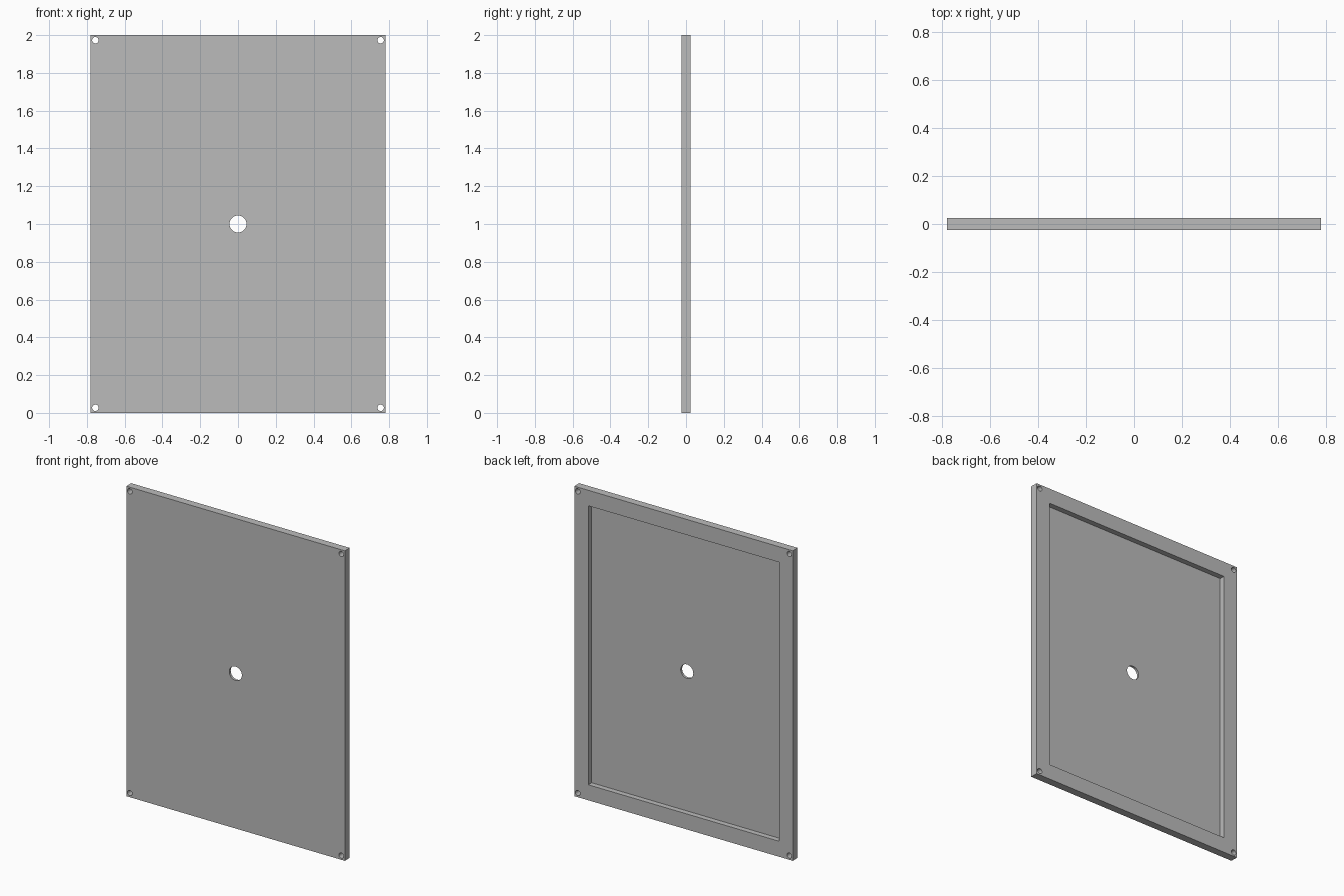
import bpy
import math

cube = bpy.data.objects.get("Cube")
if cube:
    bpy.data.objects.remove(cube, do_unlink=True)

WIDTH, HEIGHT, DEPTH = 1.56, 2.0, 0.05
BORDER, FLOOR = 0.1, 0.015
MID = HEIGHT / 2

grey = bpy.data.materials.new("plain grey")
grey.use_nodes = True
colour = (0.5, 0.5, 0.5, 1)
grey.diffuse_color = colour
grey.node_tree.nodes["Principled BSDF"].inputs["Base Color"].default_value = colour


def box(name, size, location):
    bpy.ops.mesh.primitive_cube_add(size=1, location=location)
    ob = bpy.context.object
    ob.name = name
    ob.scale = size
    bpy.ops.object.transform_apply(location=False, rotation=False, scale=True)
    ob.data.materials.append(grey)
    return ob


def pin(name, radius, x, z):
    bpy.ops.mesh.primitive_cylinder_add(
        vertices=32, radius=radius, depth=DEPTH * 4,
        location=(x, 0, z), rotation=(math.pi / 2, 0, 0))
    ob = bpy.context.object
    ob.name = name
    ob.data.materials.append(grey)
    return ob


# Flat panel
panel = box("cover_panel", (WIDTH, DEPTH, HEIGHT), (0, 0, MID))

# Shallow rear recess that leaves a raised rim
cutters = [box("recess_cutter", (WIDTH - 2 * BORDER, DEPTH, HEIGHT - 2 * BORDER),
               (0, FLOOR, MID))]

# Central hole and four corner screw holes
cutters.append(pin("centre_hole_cutter", 0.045, 0, MID))
for sx in (-1, 1):
    for sz in (-1, 1):
        cutters.append(pin("screw_hole_cutter", 0.017,
                           sx * (WIDTH / 2 - 0.025), MID + sz * (MID - 0.027)))

# Cut the panel, then discard the cutters
bpy.ops.object.select_all(action="DESELECT")
panel.select_set(True)
bpy.context.view_layer.objects.active = panel
for cutter in cutters:
    cutter.hide_render = True
    mod = panel.modifiers.new("cut", "BOOLEAN")
    mod.operation = "DIFFERENCE"
    mod.solver = "EXACT"
    mod.object = cutter
    bpy.ops.object.modifier_apply(modifier=mod.name)
for cutter in cutters:
    bpy.data.objects.remove(cutter, do_unlink=True)

bpy.ops.object.shade_smooth_by_angle(angle=math.radians(30))
